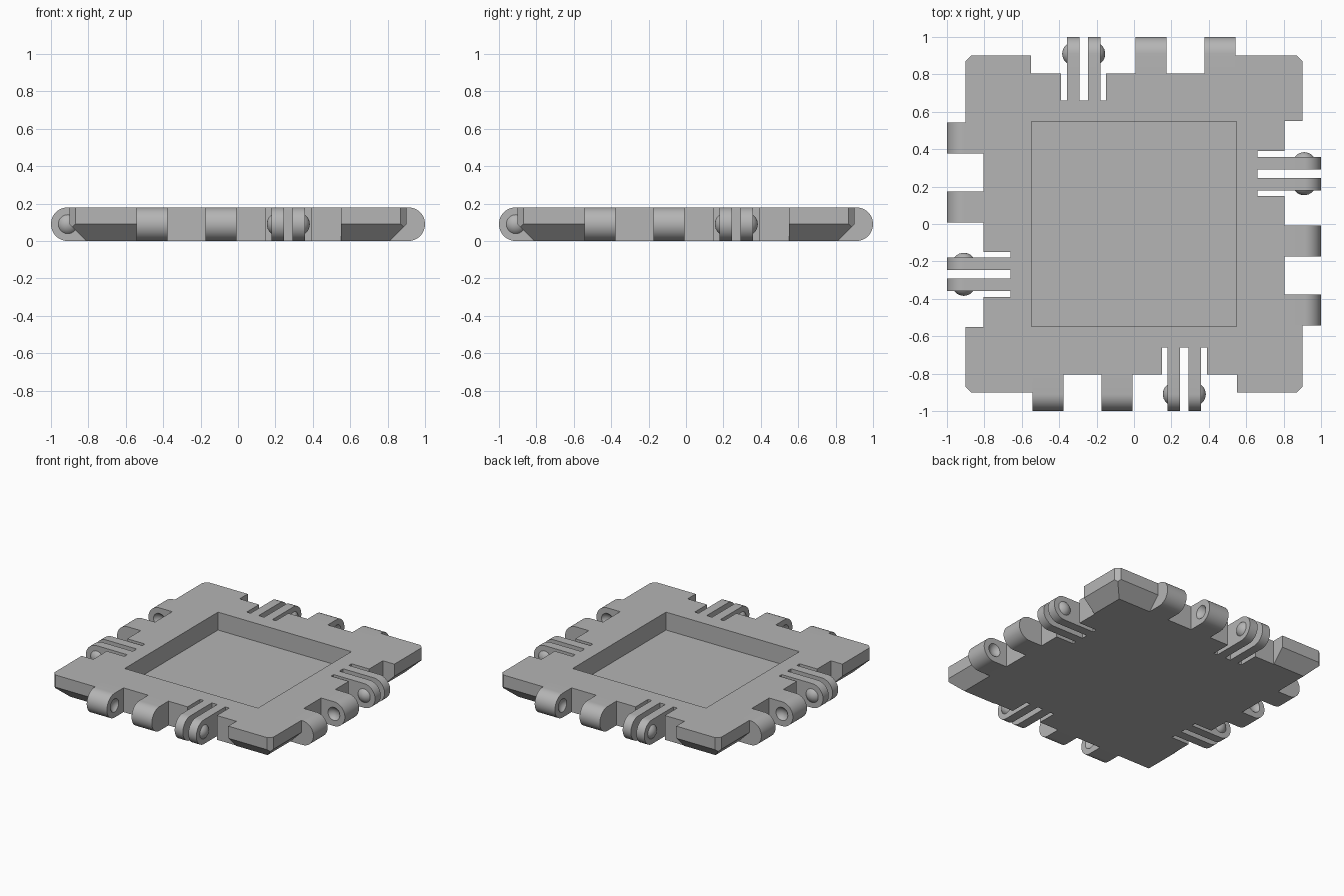
import bpy
import bmesh
from math import pi, sin, cos
from mathutils import Matrix, Vector

cube = bpy.data.objects.get("Cube")
if cube:
    bpy.data.objects.remove(cube)

grey = bpy.data.materials.new("light grey")
grey.use_nodes = True
colour = (0.46, 0.46, 0.46, 1)
grey.diffuse_color = colour
grey.node_tree.nodes["Principled BSDF"].inputs["Base Color"].default_value = colour

THICK = 0.18          # plate thickness
R = THICK / 2         # hinge barrel radius
EDGE = 0.9            # half width of the plate
NOTCH = 0.805         # depth line of the hinge recesses
PIN = 1 - R           # hinge axis distance from the centre
KNUCKLES = ((-0.543, -0.377), (-0.174, -0.008))
FINGERS = ((0.18, 0.247), (0.292, 0.358))


def box(bm, x0, x1, y0, y1, z0, z1):
    size = Vector((x1 - x0, y1 - y0, z1 - z0))
    mid = Vector((x0 + x1, y0 + y1, z0 + z1)) / 2
    bmesh.ops.create_cube(bm, size=1, matrix=Matrix.Translation(mid) @ Matrix.Diagonal(size).to_4x4())


def prism(bm, points, offset):
    """Extrude a closed outline along an offset."""
    face = bm.faces.new([bm.verts.new(p) for p in points])
    ext = bmesh.ops.extrude_face_region(bm, geom=[face], use_keep_orig=True)
    moved = [g for g in ext["geom"] if isinstance(g, bmesh.types.BMVert)]
    bmesh.ops.translate(bm, verts=moved, vec=offset)


def barrel(bm, x0, x1):
    """Hinge lug with a round nose on the front side."""
    steps = 24
    nose = [(x0, -PIN - R * sin(pi * i / steps), R - R * cos(pi * i / steps)) for i in range(steps + 1)]
    prism(bm, [(x0, -0.7, 0)] + nose + [(x0, -0.7, THICK)], (x1 - x0, 0, 0))


def ball(bm, x, radius):
    bmesh.ops.create_uvsphere(bm, u_segments=32, v_segments=16, radius=radius,
                              matrix=Matrix.Translation((x, -PIN, R)) @ Matrix.Rotation(pi / 2, 4, 'Y'))


def four_sides(bm):
    """Repeat the front side around the plate."""
    geom = bm.verts[:] + bm.edges[:] + bm.faces[:]
    for k in range(1, 4):
        copy = bmesh.ops.duplicate(bm, geom=geom)["geom"]
        verts = [g for g in copy if isinstance(g, bmesh.types.BMVert)]
        bmesh.ops.rotate(bm, verts=verts, cent=(0, 0, 0), matrix=Matrix.Rotation(k * pi / 2, 3, 'Z'))


def make(name, bm):
    bmesh.ops.recalc_face_normals(bm, faces=bm.faces[:])
    mesh = bpy.data.meshes.new(name)
    bm.to_mesh(mesh)
    bm.free()
    mesh.materials.append(grey)
    obj = bpy.data.objects.new(name, mesh)
    bpy.context.collection.objects.link(obj)
    return obj


def activate(obj):
    bpy.ops.object.select_all(action='DESELECT')
    obj.select_set(True)
    bpy.context.view_layer.objects.active = obj


def combine(target, tool, operation):
    mod = target.modifiers.new(operation, 'BOOLEAN')
    mod.operation = operation
    mod.solver = 'EXACT'
    mod.object = tool
    activate(target)
    bpy.ops.object.modifier_apply(modifier=mod.name)
    bpy.data.objects.remove(tool)


# plate with a bevelled underside
bm = bmesh.new()
inner = EDGE - R
rings = []
for half, z in ((inner, 0), (EDGE, R), (EDGE, THICK)):
    rings.append([bm.verts.new((sx * half, sy * half, z)) for sx, sy in ((-1, -1), (1, -1), (1, 1), (-1, 1))])
bm.faces.new(rings[0])
bm.faces.new(rings[2])
for low, high in zip(rings, rings[1:]):
    for i in range(4):
        j = (i + 1) % 4
        bm.faces.new((low[i], low[j], high[j], high[i]))
# clipped vertical corners
for sx in (-1, 1):
    for sy in (-1, 1):
        cut = bmesh.ops.bisect_plane(bm, geom=bm.verts[:] + bm.edges[:] + bm.faces[:],
                                     plane_co=(sx * 0.87, sy * EDGE, 0), plane_no=(sx, sy, 0), clear_outer=True)
        rim = [g for g in cut["geom_cut"] if isinstance(g, bmesh.types.BMEdge)]
        bmesh.ops.holes_fill(bm, edges=rim)
plate = make("hinged_plate", bm)

# recesses along each side
bm = bmesh.new()
box(bm, KNUCKLES[0][0], 0.55, -1.2, -NOTCH, -0.1, 0.3)
four_sides(bm)
combine(plate, make("recess_cutter", bm), 'DIFFERENCE')

# hinge lugs on each side
bm = bmesh.new()
for x0, x1 in KNUCKLES + ((FINGERS[0][0], FINGERS[1][1]),):
    barrel(bm, x0, x1)
four_sides(bm)
combine(plate, make("hinge_lugs", bm), 'UNION')

# finger slots, pin sockets and the square pocket
bm = bmesh.new()
for x0, x1 in ((0.15, FINGERS[0][0]), (FINGERS[0][1], FINGERS[1][0]), (FINGERS[1][1], 0.39)):
    box(bm, x0, x1, -1.2, -0.66, -0.1, 0.3)
ball(bm, KNUCKLES[0][1] + 0.035, 0.06)
ball(bm, KNUCKLES[1][0] - 0.035, 0.06)
four_sides(bm)
box(bm, -0.548, 0.548, -0.548, 0.548, 0.047, 0.3)
combine(plate, make("slot_cutter", bm), 'DIFFERENCE')
activate(plate)
bpy.ops.object.shade_smooth_by_angle(angle=pi / 6)

# rounded snap pins on the outer faces of the fingers
bm = bmesh.new()
for x, side in ((FINGERS[0][0], -1), (FINGERS[1][1], 1)):
    part = bmesh.new()
    ball(part, x - side * 0.037, 0.063)
    bmesh.ops.bisect_plane(part, geom=part.verts[:] + part.edges[:] + part.faces[:],
                           plane_co=(x, 0, 0), plane_no=(-side, 0, 0), clear_outer=True)
    temp = bpy.data.meshes.new("pin")
    part.to_mesh(temp)
    part.free()
    bm.from_mesh(temp)
    bpy.data.meshes.remove(temp)
four_sides(bm)
pins = make("snap_pins", bm)
activate(pins)
bpy.ops.object.shade_smooth_by_angle(angle=pi / 6)
